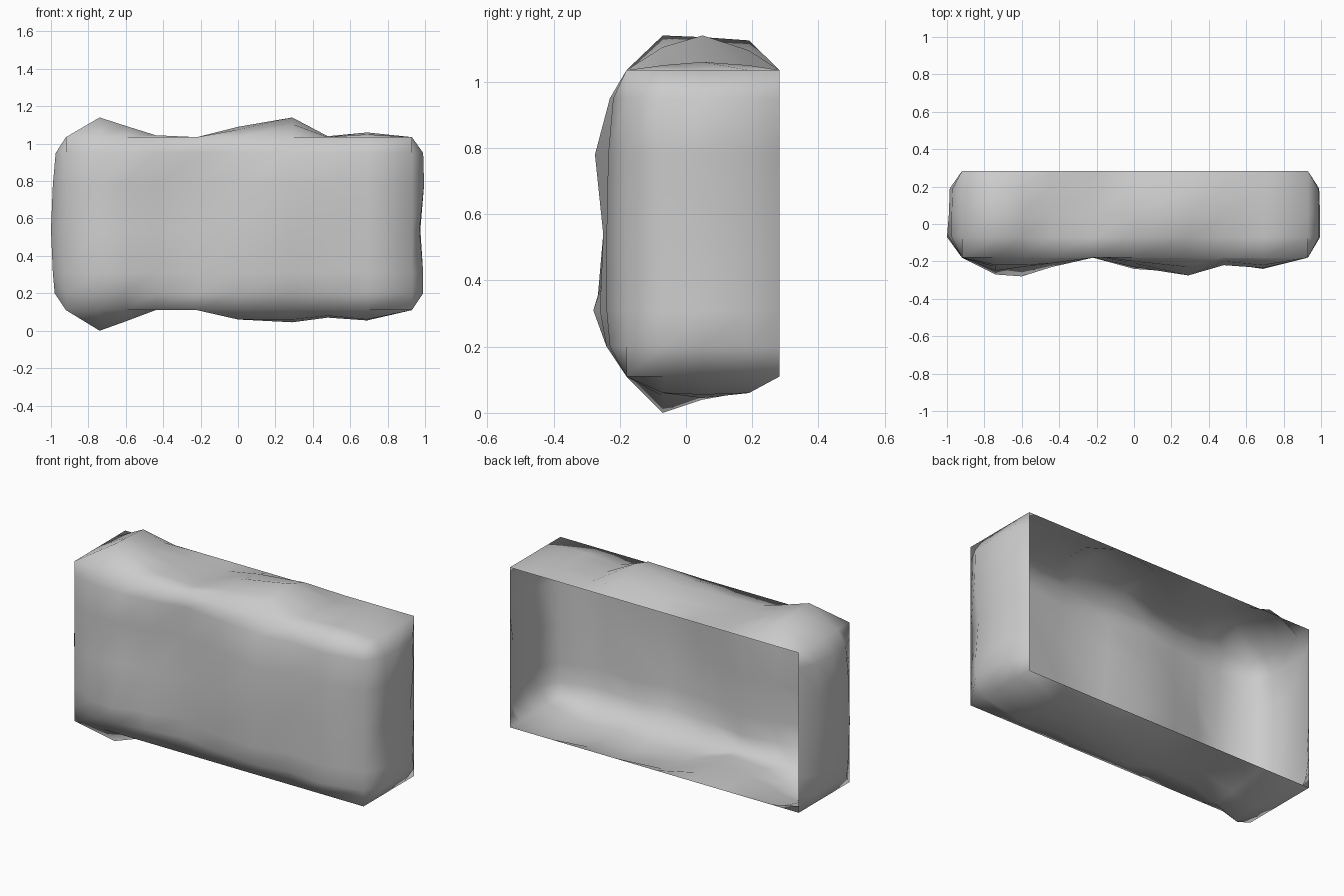
import bpy, bmesh

# Grid lines shared by the faces of the stone block
XS = [-0.92, -0.74, -0.60, -0.44, -0.22, 0.0, 0.29, 0.48, 0.69, 0.93]
YS = [-0.18, -0.07, 0.05, 0.19, 0.283]
ZS = [0.11, 0.20, 0.31, 0.54, 0.78, 0.95, 1.035]

# Bulge of the inner grid points, one row per v line (edges stay straight)
FRONT = [
    [.06, .06, .03, .00, .04, .06, .03, .05],
    [.09, .10, .05, .00, .06, .08, .03, .06],
    [.07, .03, .015, .00, .05, .07, .03, .06],
    [.05, .05, .03, -.01, .03, .095, .04, .055],
    [.04, .04, .03, -.01, .02, .05, .02, .04],
]
TOP = [
    [.105, .06, .01, .00, .04, .07, .00, .015],
    [.10, .06, .01, -.01, .055, .105, .005, .025],
    [.09, .05, .00, -.01, .03, .06, .00, .015],
]
BOTTOM = [
    [.11, .06, .00, -.01, .05, .05, .03, .05],
    [.07, .04, .00, -.01, .04, .065, .04, .055],
    [.045, .03, -.01, -.01, .03, .05, .03, .05],
]
LEFT = [
    [.06, .05, .05], [.07, .06, .06], [.08, .07, .065],
    [.07, .07, .065], [.055, .055, .05],
]
RIGHT = [
    [.06, .06, .06], [.06, .06, .055], [.04, .045, .04],
    [.065, .065, .06], [.06, .06, .055],
]

bm = bmesh.new()


def patch(us, vs, bulge, place):
    """One bulged side of the block; the border ring has no bulge."""
    rows = []
    for j, v in enumerate(vs):
        row = []
        for i, u in enumerate(us):
            inner = 0 < i < len(us) - 1 and 0 < j < len(vs) - 1
            h = bulge[j - 1][i - 1] if inner else 0.0
            row.append(bm.verts.new(place(u, v, h)))
        rows.append(row)
    for j in range(len(vs) - 1):
        for i in range(len(us) - 1):
            bm.faces.new((rows[j][i], rows[j][i + 1], rows[j + 1][i + 1], rows[j + 1][i]))


# Five sides, the back stays open
patch(XS, ZS, FRONT, lambda u, v, h: (u, YS[0] - h, v))
patch(XS, YS, TOP, lambda u, v, h: (u, v, ZS[-1] + h))
patch(XS, YS, BOTTOM, lambda u, v, h: (u, v, ZS[0] - h))
patch(YS, ZS, LEFT, lambda u, v, h: (XS[0] - h, u, v))
patch(YS, ZS, RIGHT, lambda u, v, h: (XS[-1] + h, u, v))

# Weld the sides into one smooth shell
bmesh.ops.remove_doubles(bm, verts=bm.verts, dist=0.001)
bmesh.ops.recalc_face_normals(bm, faces=bm.faces)
for f in bm.faces:
    f.smooth = True

mesh = bpy.data.meshes.new("stone_block")
bm.to_mesh(mesh)
bm.free()
bpy.context.collection.objects.link(bpy.data.objects.new("stone_block", mesh))
